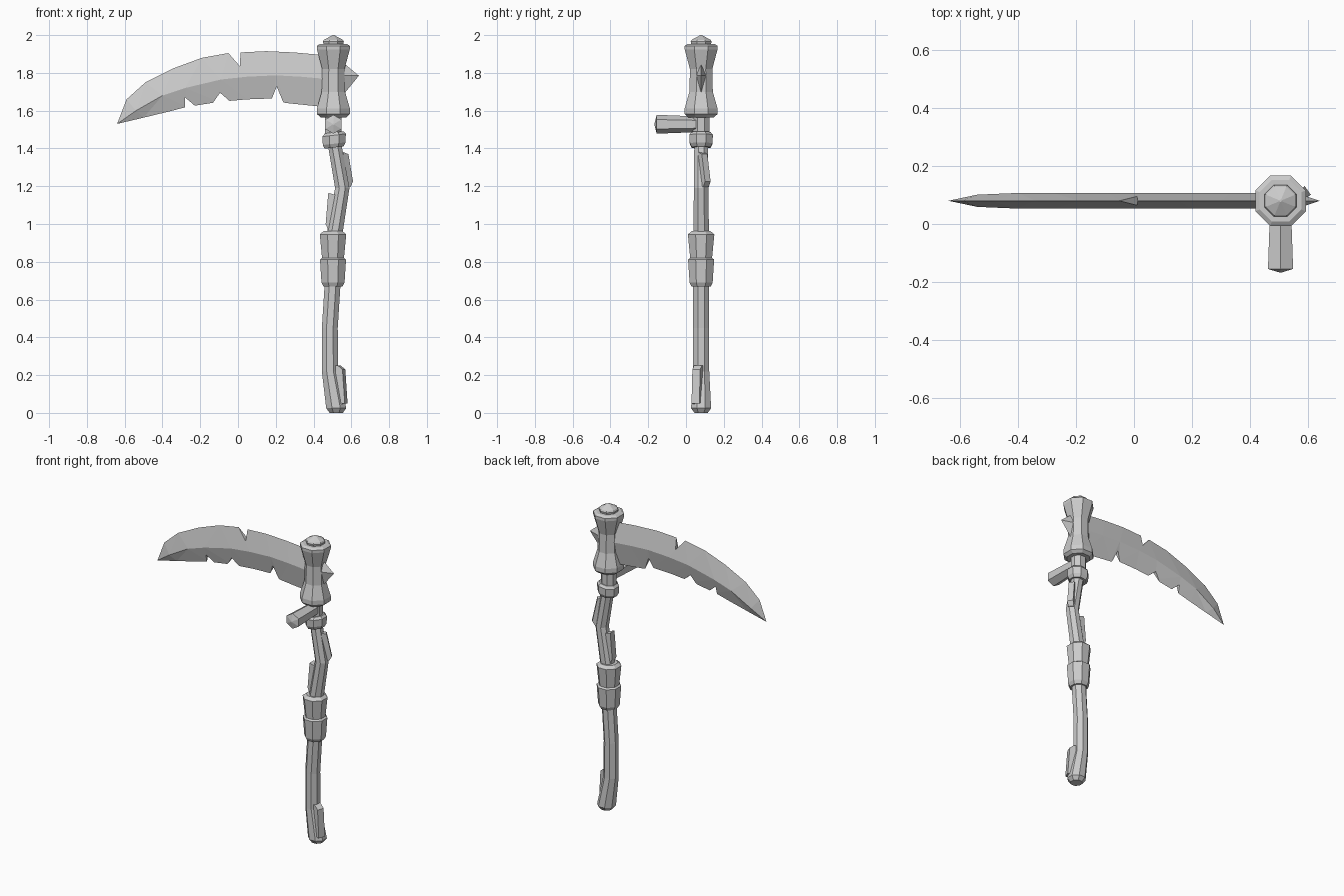
import bpy, bmesh, math
from mathutils import Vector

cube = bpy.data.objects.get("Cube")
if cube:
    bpy.data.objects.remove(cube, do_unlink=True)

CY = 0.08   # depth of the weapon's central plane
HX = 0.505  # axis of the head and grip

grey = bpy.data.materials.new("plain grey")
grey.use_nodes = True
grey.diffuse_color = (0.6, 0.6, 0.6, 1)
bsdf = grey.node_tree.nodes["Principled BSDF"]
bsdf.inputs["Base Color"].default_value = (0.6, 0.6, 0.6, 1)
bsdf.inputs["Roughness"].default_value = 0.8


def finish(bm, name):
    bmesh.ops.recalc_face_normals(bm, faces=bm.faces)
    mesh = bpy.data.meshes.new(name)
    bm.to_mesh(mesh)
    bm.free()
    mesh.materials.append(grey)
    obj = bpy.data.objects.new(name, mesh)
    bpy.context.scene.collection.objects.link(obj)
    return obj


def skin(bm, rings):
    """Bridge successive closed rings of points and cap both ends."""
    loops = [[bm.verts.new(p) for p in ring] for ring in rings]
    n = len(loops[0])
    for a, b in zip(loops, loops[1:]):
        for i in range(n):
            j = (i + 1) % n
            bm.faces.new((a[i], a[j], b[j], b[i]))
    bm.faces.new(loops[0])
    bm.faces.new(loops[-1])


def lathe(name, stations, sides=8, tilt=0.0):
    """Faceted column; stations are (centre x, z, half width)."""
    rings = []
    for x, z, r in stations:
        rad = r / math.cos(math.pi / sides)
        ring = []
        for i in range(sides):
            a = 2 * math.pi * (i + 0.5) / sides
            dx = rad * math.cos(a)
            ring.append((x + dx, CY + rad * math.sin(a), z + tilt * dx))
        rings.append(ring)
    bm = bmesh.new()
    skin(bm, rings)
    return finish(bm, name)


def prism(name, outline, half, angle=0.0, cx=0.0):
    """Upright plate from a (radius, z) outline, turned about a vertical axis."""
    c, s = math.cos(angle), math.sin(angle)
    rings = [[(cx + r * c - w * s, CY + r * s + w * c, z) for r, z in outline]
             for w in (-half, half)]
    bm = bmesh.new()
    skin(bm, rings)
    return finish(bm, name)


# Shaft in three lengths
lathe("lower_shaft", [(0.52, 0, 0.035), (0.52, 0.025, 0.053), (0.487, 0.22, 0.043),
                      (0.486, 0.45, 0.042), (0.502, 0.70, 0.042)])
lathe("upper_shaft", [(0.507, 0.92, 0.042), (0.552, 1.19, 0.038), (0.51, 1.43, 0.036)])
lathe("neck", [(0.505, 1.44, 0.044), (HX, 1.60, 0.044)])

# Grip made of two stacked cups
lathe("lower_grip", [(0.503, 0.668, 0.05), (0.503, 0.69, 0.061),
                     (0.503, 0.812, 0.069), (0.503, 0.822, 0.055)])
lathe("upper_grip", [(0.503, 0.81, 0.057), (0.503, 0.945, 0.07), (0.503, 0.962, 0.05)])

# Collar under the head
lathe("collar", [(0.509, 1.405, 0.05), (0.509, 1.425, 0.06),
                 (0.509, 1.47, 0.062), (0.509, 1.485, 0.05)], tilt=0.12)

# Waisted head with its cap
lathe("head", [(HX, 1.565, 0.068), (HX, 1.582, 0.087), (HX, 1.612, 0.087),
               (HX, 1.70, 0.062), (HX, 1.82, 0.059), (HX, 1.925, 0.087),
               (HX, 1.943, 0.087), (HX, 1.953, 0.072)])
lathe("cap", [(HX, 1.94, 0.05), (HX, 1.965, 0.055), (HX, 1.975, 0.05), (HX, 2.0, 0.004)])

# Splinters on the shaft
prism("upper_splinter", [(0.0, 1.38), (0.032, 1.37), (0.062, 1.225), (0.045, 1.195), (0.0, 1.195)],
      0.018, math.radians(35), 0.548)
prism("middle_splinter", [(0.0, 1.15), (0.052, 1.165), (0.066, 1.0), (0.045, 0.95), (0.0, 0.95)],
      0.022, math.pi, 0.53)
prism("lower_splinter", [(0.0, 0.255), (0.05, 0.25), (0.075, 0.23), (0.088, 0.05), (0.0, 0.04)],
      0.022, math.radians(-20), 0.49)

# Six-sided peg pointing forward
peg = []
for y, r in ((-0.167, 0.004), (-0.155, 0.05), (0.07, 0.041)):
    peg.append([(HX + r * math.sin(i * math.pi / 3), y, 1.528 + r * math.cos(i * math.pi / 3))
                for i in range(6)])
bm = bmesh.new()
skin(bm, peg)
finish(bm, "peg")

# Spike behind the head
bm = bmesh.new()
spike = [(0.55, CY, 1.86), (0.55, CY + 0.03, 1.785), (0.55, CY, 1.675), (0.55, CY - 0.03, 1.785)]
base = [bm.verts.new(p) for p in spike]
apex = bm.verts.new((0.64, CY, 1.785))
bm.faces.new(base)
for i in range(4):
    bm.faces.new((base[i], base[(i + 1) % 4], apex))
finish(bm, "rear_spike")

# Blade: diamond sections of top edge, ridge and cutting edge
top = [(-0.59, 1.66), (-0.49, 1.75), (-0.34, 1.825), (-0.19, 1.88),
       (-0.05, 1.905), (0.15, 1.915), (0.3, 1.908), (0.5, 1.89)]
ridge = [(-0.54, 1.60), (-0.40, 1.68), (-0.28, 1.72), (-0.09, 1.765),
         (0.05, 1.78), (0.2, 1.787), (0.33, 1.78), (0.5, 1.765)]
edge = [(-0.50, 1.563), (-0.38, 1.592), (-0.27, 1.62), (-0.10, 1.647),
        (0.05, 1.66), (0.19, 1.665), (0.25, 1.641), (0.5, 1.615)]
half = [0.021] + [0.027] * 7
rings = [[(t[0], CY, t[1]), (r[0], CY + h, r[1]), (e[0], CY, e[1]), (r[0], CY - h, r[1])]
         for t, r, e, h in zip(top, ridge, edge, half)]
bm = bmesh.new()
skin(bm, [[(-0.64, CY, 1.53)] * 4] + rings)
bmesh.ops.remove_doubles(bm, verts=bm.verts, dist=0.0001)
bmesh.ops.triangulate(bm, faces=bm.faces)
blade = finish(bm, "blade")

# Nicks cut out of both edges of the blade
nicks = [[(0.01, 1.835), (-0.09, 1.95), (0.015, 1.95)],
         [(-0.28, 1.67), (-0.283, 1.56), (-0.15, 1.56)],
         [(-0.095, 1.695), (-0.19, 1.56), (0.06, 1.56)],
         [(0.205, 1.728), (0.145, 1.58), (0.275, 1.56)]]
cutters = []
for outline in nicks:
    cutter = prism("nick_cutter", outline, 0.1)
    cutter.hide_render = True
    cut = blade.modifiers.new("nick", 'BOOLEAN')
    cut.operation = 'DIFFERENCE'
    cut.solver = 'EXACT'
    cut.object = cutter
    cutters.append(cutter)
bpy.context.view_layer.update()
carved = bpy.data.meshes.new_from_object(blade.evaluated_get(bpy.context.evaluated_depsgraph_get()))
blade.modifiers.clear()
blade.data = carved
for cutter in cutters:
    bpy.data.objects.remove(cutter, do_unlink=True)
